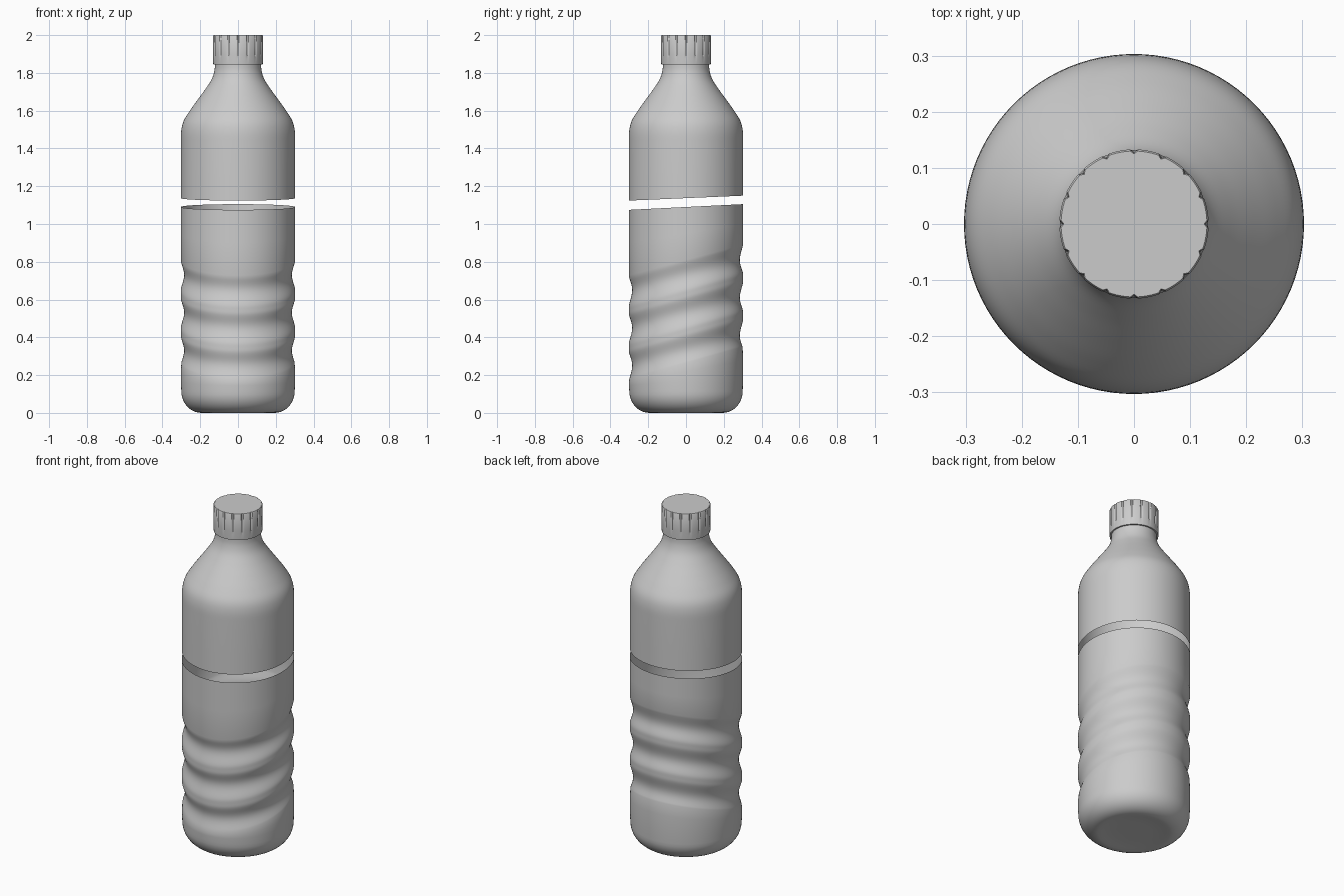
import bpy, bmesh
from math import sin, cos, pi, radians

if "Cube" in bpy.data.objects:
    bpy.data.objects.remove(bpy.data.objects["Cube"])

R = 0.303


def smooth_profile(pts, steps=5):
    """Catmull-Rom interpolation through (r, z) points."""
    out = []
    for i in range(len(pts) - 1):
        p0, p1 = pts[max(i - 1, 0)], pts[i]
        p2, p3 = pts[i + 1], pts[min(i + 2, len(pts) - 1)]
        for s in range(steps):
            t = s / steps
            out.append(tuple(
                0.5 * (2 * b + (c - a) * t + (2 * a - 5 * b + 4 * c - d) * t ** 2
                       + (3 * b - a - 3 * c + d) * t ** 3)
                for a, b, c, d in zip(p0, p1, p2, p3)))
    return out + [pts[-1]]


def lathe(name, rings, seg, notch_every=0, cap_start=False, cap_end=False):
    """Rings are (radius, z, tilt, notch depth); tilt shears z along y."""
    bm = bmesh.new()
    loops = []
    for r, z, tilt, notch in rings:
        loop = []
        for k in range(seg):
            a = 2 * pi * k / seg
            q = r - (notch if notch_every and k % notch_every == 0 else 0)
            loop.append(bm.verts.new((q * cos(a), q * sin(a), z + tilt * q * sin(a))))
        loops.append(loop)
    for lo, hi in zip(loops, loops[1:]):
        for k in range(seg):
            n = (k + 1) % seg
            bm.faces.new((lo[k], lo[n], hi[n], hi[k]))
    if cap_start:
        bm.faces.new(loops[0][::-1])
    if cap_end:
        bm.faces.new(loops[-1])
    me = bpy.data.meshes.new(name)
    bm.to_mesh(me)
    bm.free()
    ob = bpy.data.objects.new(name, me)
    bpy.context.collection.objects.link(ob)
    bpy.ops.object.select_all(action='DESELECT')
    ob.select_set(True)
    bpy.context.view_layer.objects.active = ob
    bpy.ops.object.shade_smooth_by_angle(angle=radians(35))
    return ob


# Lower body: rounded base, three tilted grip grooves, tilted open rim
TILT, Z_LOW, Z_HIGH = 0.28, 0.265, 0.795
rings = [(0.10, 0.006, 0, 0), (0.17, 0.004, 0, 0)]
for i in range(11):
    a = pi / 2 * i / 10
    rings.append((0.193 + 0.107 * sin(a), 0.115 * (1 - cos(a)), 0, 0))
rings += [(R, 0.17, 0.08, 0), (R, 0.22, 0.19, 0)]
n = 60
for i in range(n + 1):
    z = Z_LOW + (Z_HIGH - Z_LOW) * i / n
    depth = 0
    for c in (0.33, 0.53, 0.73):
        u = abs(z - c) / 0.085
        if u < 1:
            depth = max(depth, 0.018 * (0.5 + 0.5 * cos(pi * u)) ** 0.8)
    rings.append((R - depth, z, TILT, 0))
rings += [(R, 0.81, 0.27, 0), (R, 0.95, 0.16, 0), (R, 1.09, 0.05, 0)]
lathe("lower_body", rings, 96, cap_start=True)

# Upper body: tilted open rim, shoulder and neck
shoulder = smooth_profile([(R, 1.42), (0.301, 1.49), (0.288, 1.545), (0.255, 1.60),
                           (0.212, 1.66), (0.172, 1.715), (0.140, 1.765),
                           (0.125, 1.81), (0.122, 1.85)])
rings = [(R, 1.137, 0.043, 0), (R, 1.25, 0.02, 0)]
rings += [(r, z, 0, 0) for r, z in shoulder]
lathe("upper_body", rings, 96)

# Screw cap with sixteen narrow grip notches
cap = [(0.131, 1.845, 0, 0), (0.132, 1.875, 0, 0), (0.1325, 1.90, 0, 0.006),
       (0.133, 1.995, 0, 0.006), (0.130, 2.0, 0, 0.005)]
lathe("screw_cap", cap, 128, notch_every=8, cap_start=True, cap_end=True)
